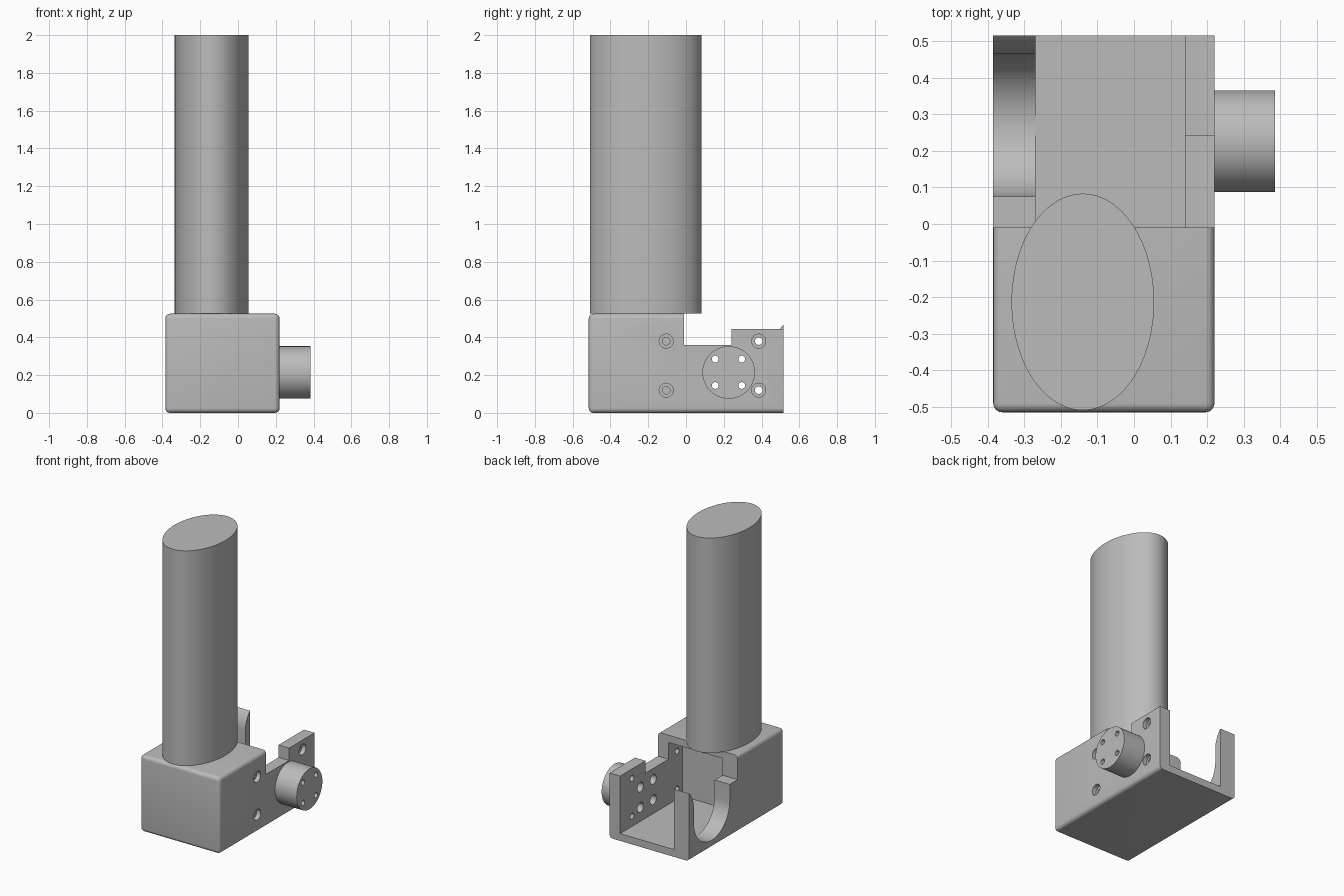
import bpy, bmesh, math
from mathutils import Matrix

if "Cube" in bpy.data.objects:
    bpy.data.objects.remove(bpy.data.objects["Cube"], do_unlink=True)

grey = bpy.data.materials.new("plain_grey")
grey.use_nodes = True
colour = (0.5, 0.5, 0.5, 1)
grey.diffuse_color = colour
grey.node_tree.nodes["Principled BSDF"].inputs["Base Color"].default_value = colour


def finish(name, bm):
    bmesh.ops.recalc_face_normals(bm, faces=bm.faces)
    mesh = bpy.data.meshes.new(name)
    bm.to_mesh(mesh)
    bm.free()
    mesh.materials.append(grey)
    ob = bpy.data.objects.new(name, mesh)
    bpy.context.collection.objects.link(ob)
    return ob


def box(name, lo, hi, bevel=0):
    bm = bmesh.new()
    bmesh.ops.create_cube(bm, size=1)
    for v in bm.verts:
        v.co = [lo[i] if v.co[i] < 0 else hi[i] for i in range(3)]
    if bevel:
        # The rear rim stays sharp
        edges = [e for e in bm.edges if min(v.co.y for v in e.verts) < 0]
        bmesh.ops.bevel(bm, geom=edges, offset=bevel, segments=5,
                        profile=0.5, affect='EDGES')
    return finish(name, bm)


def rod(name, x0, x1, y, z, r, sides=32):
    """Cylinder lying along x."""
    bm = bmesh.new()
    m = Matrix.Translation(((x0 + x1) / 2, y, z)) @ Matrix.Rotation(math.pi / 2, 4, 'Y')
    bmesh.ops.create_cone(bm, cap_ends=True, segments=sides, radius1=r, radius2=r,
                          depth=x1 - x0, matrix=m)
    return finish(name, bm)


def prism(name, profile, x0, x1):
    """Side profile (y, z) extruded along x."""
    bm = bmesh.new()
    face = bm.faces.new([bm.verts.new((x0, y, z)) for y, z in profile])
    new = bmesh.ops.extrude_face_region(bm, geom=[face])["geom"]
    for v in new:
        if isinstance(v, bmesh.types.BMVert):
            v.co.x = x1
    return finish(name, bm)


def cut(target, cutters):
    bpy.context.view_layer.objects.active = target
    for c in cutters:
        mod = target.modifiers.new("cut", 'BOOLEAN')
        mod.operation, mod.solver, mod.object = 'DIFFERENCE', 'EXACT', c
        bpy.ops.object.modifier_apply(modifier=mod.name)


def arc(cy, cz, r, a0, a1, n):
    return [(cy + r * math.cos(math.radians(a0 + (a1 - a0) * i / n)),
             cz + r * math.sin(math.radians(a0 + (a1 - a0) * i / n)))
            for i in range(n + 1)]


# Housing block
housing = box("housing", (-0.385, -0.515, 0), (0.22, 0.515, 0.525), 0.025)

# Pocket, stepped left wall and cradle-shaped right wall
pocket = box("pocket_cutter", (-0.27, -0.16, 0.05), (0.14, 0.7, 0.475))
step = prism("step_cutter", [(-0.01, 0.36), (0.24, 0.36), (0.24, 0.445),
                             (0.7, 0.445), (0.7, 0.7), (-0.01, 0.7)], -0.06, 0.4)
cradle_profile = ([(-0.01, 0.7), (-0.01, 0.36), (0.075, 0.36)]
                  + arc(0.27, 0.247, 0.195, 180, 360, 36)
                  + arc(0.635, 0.345, 0.17, 180, 130, 10)
                  + [(0.7, 0.5), (0.7, 0.7)])
cradle = prism("cradle_cutter", cradle_profile, -0.5, -0.05)

# Counterbored fixing holes in the left wall
holes = []
for y in (-0.105, 0.385):
    for z in (0.12, 0.38):
        holes.append(rod("screw_cutter", 0.1, 0.3, y, z, 0.02))
        holes.append(rod("screw_head_cutter", 0.19, 0.3, y, z, 0.037))

# Hub holes, wider on the inside of the wall
hub_holes = []
for y in (0.155, 0.295):
    for z in (0.145, 0.285):
        hub_holes.append(rod("hub_hole_cutter", 0.1, 0.5, y, z, 0.018))
        holes.append(rod("hub_recess_cutter", 0.1, 0.18, y, z, 0.033))

cut(housing, [pocket, step, cradle] + holes + hub_holes)

# Round hub on the left wall
hub = rod("hub", 0.21, 0.385, 0.226, 0.214, 0.139, 96)
cut(hub, hub_holes)

for c in [pocket, step, cradle] + holes + hub_holes:
    bpy.data.objects.remove(c, do_unlink=True)

# Tall oval column
bm = bmesh.new()
bmesh.ops.create_cone(bm, cap_ends=True, segments=96, radius1=1, radius2=1, depth=1)
bmesh.ops.scale(bm, vec=(0.195, 0.296, 1.475), verts=bm.verts)
bmesh.ops.translate(bm, vec=(-0.14, -0.213, 1.2625), verts=bm.verts)
column = finish("column", bm)

for ob in (housing, hub, column):
    bpy.ops.object.select_all(action='DESELECT')
    ob.select_set(True)
    bpy.context.view_layer.objects.active = ob
    bpy.ops.object.shade_smooth_by_angle(angle=math.radians(30))
